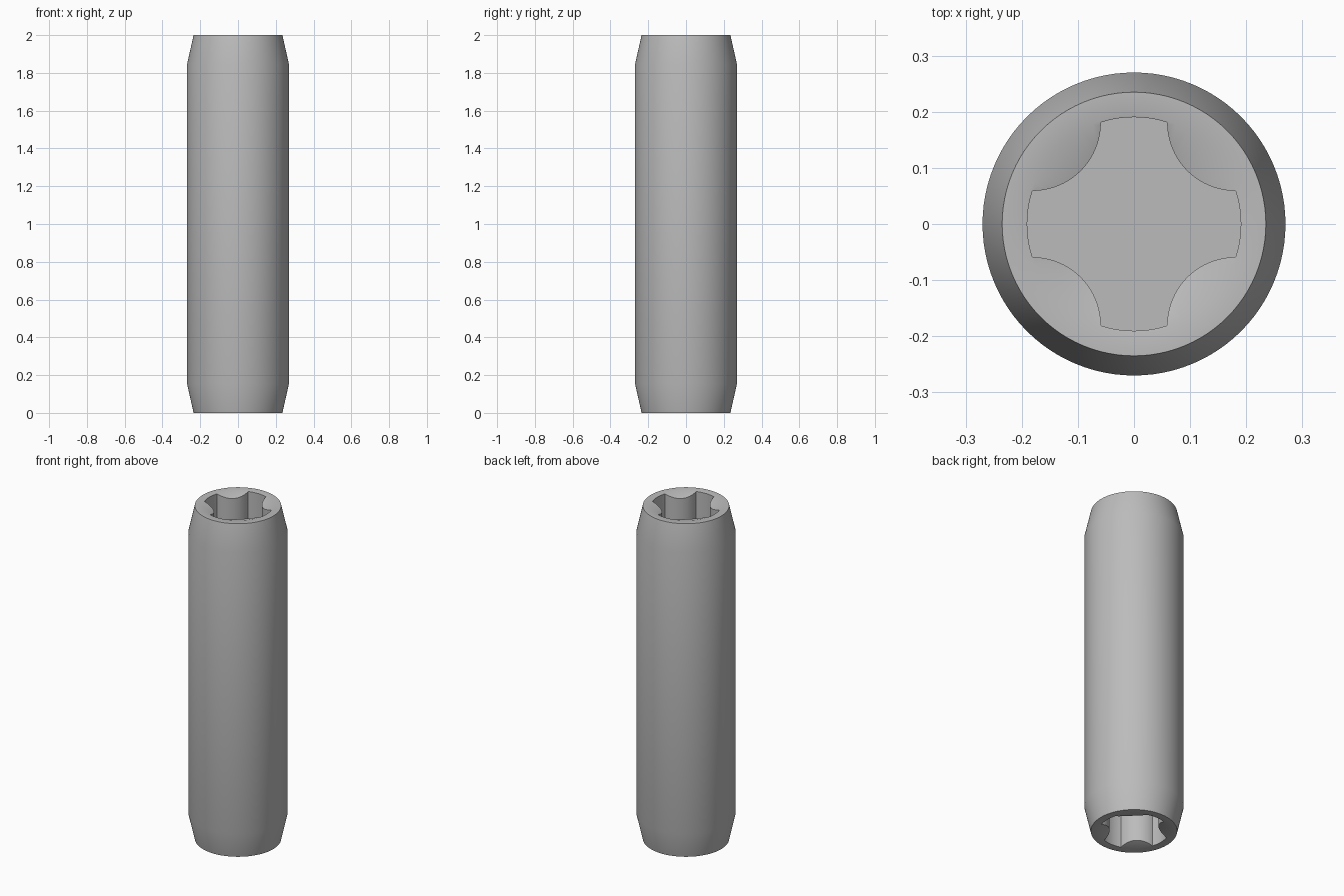
import bpy
import bmesh
from math import cos, sin, pi, atan2, radians, hypot

if "Cube" in bpy.data.objects:
    bpy.data.objects.remove(bpy.data.objects["Cube"], do_unlink=True)

HEIGHT = 2.0
SEGMENTS = 96
SOCKET_DEPTH = 0.35

# Single steel colour
steel = bpy.data.materials.new("steel_grey")
steel.use_nodes = True
GREY = (0.5, 0.5, 0.5, 1)
steel.diffuse_color = GREY
steel.node_tree.nodes["Principled BSDF"].inputs["Base Color"].default_value = GREY


def finish(bm, name):
    """Turn a bmesh into a linked, coloured object."""
    bmesh.ops.recalc_face_normals(bm, faces=bm.faces)
    mesh = bpy.data.meshes.new(name)
    bm.to_mesh(mesh)
    bm.free()
    mesh.materials.append(steel)
    obj = bpy.data.objects.new(name, mesh)
    bpy.context.collection.objects.link(obj)
    return obj


def lathe(name, profile):
    """Spin an (r, z) profile around z; both ends lie on the axis."""
    bm = bmesh.new()
    verts = [bm.verts.new((r, 0, z)) for r, z in profile]
    edges = [bm.edges.new(pair) for pair in zip(verts, verts[1:])]
    bmesh.ops.spin(bm, geom=verts + edges, cent=(0, 0, 0), axis=(0, 0, 1),
                   angle=2 * pi, steps=SEGMENTS)
    bmesh.ops.remove_doubles(bm, verts=bm.verts, dist=1e-5)
    return finish(bm, name)


def cross_outline():
    """Four arms with round ends, parted by four rounded lobes."""
    centre, radius = 0.181, 0.122
    corner = centre - radius
    arm_r = hypot(corner, centre)
    half = atan2(corner, centre)
    quarter = [(arm_r * cos(a), arm_r * sin(a))
               for a in (half * (i / 5 - 1) for i in range(11))]
    lobe = [radians(270 - 90 * i / 20) for i in range(1, 20)]
    quarter += [(centre + radius * cos(a), centre + radius * sin(a)) for a in lobe]
    points = []
    for k in range(4):
        c, s = cos(k * pi / 2), sin(k * pi / 2)
        points += [(x * c - y * s, x * s + y * c) for x, y in quarter]
    return points


def cross_prism(name, z0, z1):
    bm = bmesh.new()
    base = bm.faces.new([bm.verts.new((x, y, z0)) for x, y in cross_outline()])
    top = bmesh.ops.extrude_face_region(bm, geom=[base])["geom"]
    bmesh.ops.translate(bm, vec=(0, 0, z1 - z0),
                        verts=[v for v in top if isinstance(v, bmesh.types.BMVert)])
    return finish(bm, name)


# Pin body: tapered ends, flat rims and shallow dished mouths
lower = [(0, 0.024), (0.12, 0.024), (0.193, 0), (0.235, 0), (0.27, 0.155)]
upper = [(r, HEIGHT - z) for r, z in reversed(lower)]
pin = lathe("pin_body", lower + upper)

# Cross-shaped sockets cut into both ends
for label, z0, z1 in (("top", HEIGHT - SOCKET_DEPTH, HEIGHT + 0.1),
                      ("bottom", -0.1, SOCKET_DEPTH)):
    cutter = cross_prism(label + "_socket_cutter", z0, z1)
    cutter.hide_render = True
    mod = pin.modifiers.new(label + "_socket", 'BOOLEAN')
    mod.operation = 'DIFFERENCE'
    mod.solver = 'EXACT'
    mod.object = cutter
    bpy.context.view_layer.objects.active = pin
    bpy.ops.object.modifier_apply(modifier=mod.name)
    bpy.data.objects.remove(cutter, do_unlink=True)

# Smooth barrel with crisp rims
bpy.ops.object.select_all(action='DESELECT')
pin.select_set(True)
bpy.context.view_layer.objects.active = pin
bpy.ops.object.shade_smooth_by_angle(angle=radians(30))
